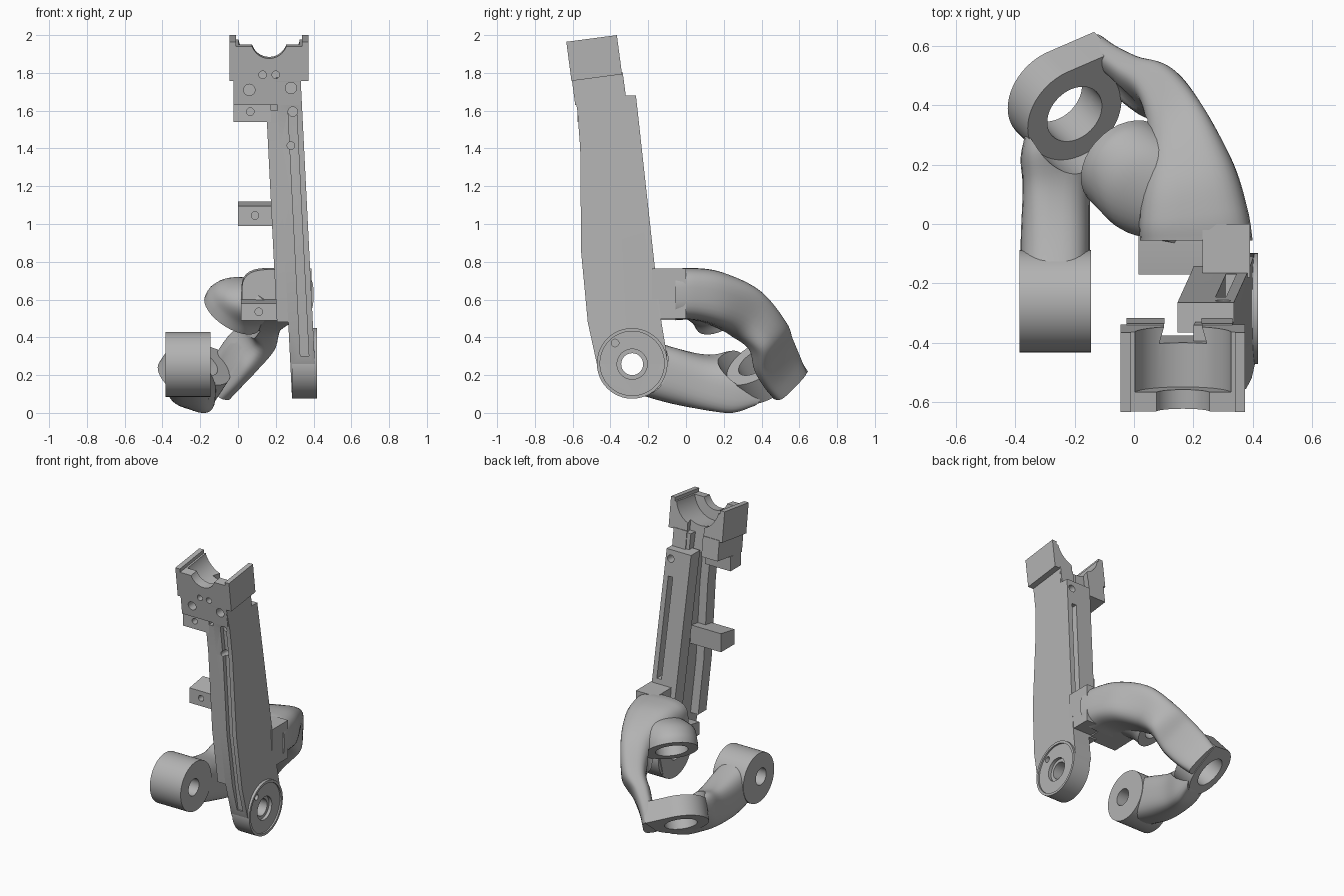
import bpy, bmesh, math
from mathutils import Vector, Matrix

cube = bpy.data.objects.get("Cube")
if cube:
    bpy.data.objects.remove(cube)

grey = bpy.data.materials.new("machined grey")
grey.use_nodes = True
grey.diffuse_color = (0.45, 0.45, 0.45, 1)
grey.node_tree.nodes["Principled BSDF"].inputs["Base Color"].default_value = (0.45, 0.45, 0.45, 1)
parts, cutters = [], []


def finish(name, bm, cutter):
    bmesh.ops.recalc_face_normals(bm, faces=bm.faces[:])
    mesh = bpy.data.meshes.new(name)
    bm.to_mesh(mesh)
    bm.free()
    mesh.materials.append(grey)
    ob = bpy.data.objects.new(name, mesh)
    bpy.context.scene.collection.objects.link(ob)
    ob.hide_render = cutter
    (cutters if cutter else parts).append(ob)
    return ob


def prism(name, points, along, cutter=False, shear=0):
    """Extrude a planar outline; shear leans it towards -x with height."""
    bm = bmesh.new()
    face = bm.faces.new([bm.verts.new(p) for p in points])
    new = bmesh.ops.extrude_face_region(bm, geom=[face])["geom"]
    bmesh.ops.translate(bm, vec=Vector(along), verts=[v for v in new if isinstance(v, bmesh.types.BMVert)])
    for v in bm.verts:
        v.co.x -= shear * v.co.z
    return finish(name, bm, cutter)


def cyl(name, start, end, r, cutter=False, n=48):
    start, end = Vector(start), Vector(end)
    q = (end - start).to_track_quat('Z', 'Y')
    ring = [start + q @ Vector((r * math.cos(t), r * math.sin(t), 0))
            for t in (2 * math.pi * i / n for i in range(n))]
    return prism(name, ring, end - start, cutter)


def box(name, x0, x1, y0, y1, z0, z1, cutter=False, frame=None):
    ob = prism(name, [(x0, y0, z0), (x1, y0, z0), (x1, y1, z0), (x0, y1, z0)], (0, 0, z1 - z0), cutter)
    if frame:
        ob.data.transform(frame)
    return ob


def slab(name, outline, x0, x1, cutter=False, lean=0.05):
    """Side profile (y, z) extruded across the leaning column."""
    return prism(name, [(x0, y, z) for y, z in outline], (x1 - x0, 0, 0), cutter, lean)


def loft(name, stations, power=0.8, steps=6, n=32):
    """Smooth sweep through (centre, half width, half height) sections."""
    st = [[Vector(v) for v in s] for s in stations]
    st = [st[0]] + st + [st[-1]]
    bm, rings = bmesh.new(), []
    se = lambda v: math.copysign(abs(v) ** power, v)
    for i in range(1, len(st) - 2):
        last = i == len(st) - 3
        for k in range(steps + last):
            t = k / steps
            c, a, b = [(p1 * 2 + (p2 - p0) * t + (p0 * 2 - p1 * 5 + p2 * 4 - p3) * t ** 2
                        + (p1 * 3 - p0 - p2 * 3 + p3) * t ** 3) / 2
                       for p0, p1, p2, p3 in zip(*st[i - 1:i + 3])]
            rings.append([bm.verts.new(c + a * se(math.cos(w)) + b * se(math.sin(w)))
                          for w in (2 * math.pi * (j + 0.5) / n for j in range(n))])
    for r0, r1 in zip(rings, rings[1:]):
        for j in range(n):
            bm.faces.new((r0[j], r0[(j + 1) % n], r1[(j + 1) % n], r1[j]))
    bm.faces.new(rings[0])
    bm.faces.new(rings[-1])
    return finish(name, bm, False)


def cut(ob, *tools):
    bpy.context.view_layer.objects.active = ob
    for tool in tools:
        mod = ob.modifiers.new("cut", 'BOOLEAN')
        mod.operation, mod.solver, mod.object = 'DIFFERENCE', 'EXACT', tool
        bpy.ops.object.modifier_apply(modifier=mod.name)


# Leaning column: side plate plus front and rear flanges
front = [(-0.52, 0.48), (-0.555, 0.85), (-0.56, 1.4), (-0.575, 1.6)]
rear = [(-0.265, 1.68), (-0.165, 0.77), (-0.13, 0.48)]
PY, PZ = -0.285, 0.262
plate = slab("side_plate", [(-0.47, 0.25)] + front + [(-0.605, 1.765), (-0.34, 1.79), (-0.33, 1.68)]
             + rear + [(-0.1, 0.3), (-0.15, 0.14), (-0.28, 0.08), (-0.4, 0.12)], 0.29, 0.42)
flange_f = slab("front_flange", front + [(y + 0.09, z) for y, z in front[::-1]], 0.23, 0.295)
flange_r = slab("rear_flange", rear + [(y - 0.1, z) for y, z in rear[::-1]], 0.23, 0.295)

# Long grooves in the front and rear edges
line = [(-0.5, 0.3)] + front
groove_f = slab("front_groove", [(y + 0.03, z) for y, z in line] + [(y - 0.1, z) for y, z in line[::-1]],
                0.345, 0.39, True)
groove_r = slab("rear_groove", [(-0.33, 1.5), (-0.1, 1.5), (0, 0.8), (-0.25, 0.8)], 0.35, 0.385, True)
rear_hole = cyl("rear_hole", (0.3, -0.4, 1.61), (0.3, -0.1, 1.63), 0.025, True)

# Outer pivot disc with recess, seat and bore
disc = cyl("pivot_disc", (0.285, PY, PZ), (0.418, PY, PZ), 0.187)
bore = cyl("pivot_bore", (-0.6, PY, 0.258), (0.6, PY, 0.258), 0.058, True)
seat = cyl("pivot_seat", (0.385, PY, 0.258), (0.6, PY, 0.258), 0.08, True)
recess = cyl("pivot_recess", (0.407, PY, PZ), (0.6, PY, PZ), 0.17, True)
pin_hole = cyl("pin_hole", (0.36, -0.375, 0.37), (0.6, -0.375, 0.37), 0.02, True)
for ob in (plate, disc):
    cut(ob, bore, seat, recess, pin_hole)
cut(plate, groove_f, groove_r, rear_hole)
cut(flange_r, rear_hole)

# Tilted bearing cradle at the top
tilt = Matrix.Translation((0.165, -0.4725, 1.775)) @ Matrix.Rotation(math.radians(7.5), 4, 'X')
cradle = box("bearing_cradle", -0.21, 0.208, -0.135, 0.135, 0, 0.209, frame=tilt)
base = box("cradle_base", -0.19, 0.166, -0.132, 0.14, -0.13, 0.01, frame=tilt)
wide = cyl("cradle_bore", (0, -0.07, 0.215), (0, 0.3, 0.215), 0.165, True)
narrow = cyl("cradle_notch", (0, -0.3, 0.215), (0, 0.3, 0.215), 0.095, True)
dip = box("rim_dip", -0.175, 0.175, -0.3, 0.3, 0.185, 0.4, True, tilt)
for tool in (wide, narrow):
    tool.data.transform(tilt)
dovetail = prism("dovetail", [(x, y, -0.3) for x, y in ((-0.08, 0.08), (0.08, 0.08), (0.045, 0.2), (-0.045, 0.2))],
                 (0, 0, 0.6), True)
dovetail.data.transform(tilt)
cut(cradle, wide, narrow, dip, dovetail)
cut(base, dovetail)

# Side tabs
tabs = [box("upper_tab", -0.025, 0.175, -0.575, -0.46, 1.54, 1.64),
        slab("middle_tab", [(-0.54, 0.99), (-0.54, 1.095), (-0.39, 1.12), (-0.39, 0.99)], 0, 0.25, lean=0),
        slab("lower_tab", [(-0.17, 0.49), (-0.17, 0.58), (-0.05, 0.6), (0.05, 0.6), (0.05, 0.495)],
             0.015, 0.25, lean=0)]

# Screw holes in the front
for x, z, r, end, targets in ((0.13, 1.79, 0.02, -0.5, [cradle, base]), (0.2, 1.79, 0.02, -0.5, [cradle, base]),
                              (0.06, 1.71, 0.03, -0.5, [base]), (0.28, 1.72, 0.03, -0.5, [base, plate]),
                              (0.065, 1.595, 0.02, -0.5, tabs[:1]), (0.29, 1.595, 0.025, -0.5, [plate]),
                              (0.28, 1.415, 0.02, -0.48, [plate, flange_f]),
                              (0.09, 1.045, 0.02, -0.45, tabs[1:2]), (0.11, 0.535, 0.02, -0.1, tabs[2:])):
    hole = cyl("screw_hole", (x, -0.8, z), (x, end, z), r, True, 24)
    for ob in targets:
        cut(ob, hole)

# Tilted joint axis shared by the two knuckles
low, high = Vector((-0.2, 0.37, 0.27)), Vector((-0.03, 0.2, 0.53))
n = (high - low).normalized()
gap = cyl("knuckle_gap", low, high, 0.176, True)
low_bore = cyl("low_bore", low - n * 0.4, low + n * 0.1, 0.105, True)
high_bore = cyl("high_bore", high - n * 0.1, high + n * 0.1, 0.105, True)

# Lower knuckle: round body with one pointed corner
outer = low - n * 0.14
tip = Vector((-0.12, 0.632, 0.24)) - outer
tip -= n * tip.dot(n)
u = tip.normalized()
w = n.cross(u)


def radial(degrees):
    t = math.radians(degrees)
    return u * math.cos(t) + w * math.sin(t)


rim = [outer + radial(47 + 266 * i / 40) * 0.18 for i in range(41)]
low_knuckle = prism("lower_knuckle", rim + [outer + tip], n * 0.14)


def around(degrees, r, height, half_depth, half_width):
    """Section of the post that wraps the joint axis."""
    return (low + radial(degrees) * r + n * height, radial(degrees) * half_depth, radial(degrees + 90) * half_width)


# Upper arm turning down into a broad post beside the pointed corner
root = box("arm_root", 0.23, 0.39, -0.18, 0, 0.5, 0.765)
arm = loft("upper_arm", [
    ((0.21, -0.055, 0.625), (0.19, 0, 0), (0, 0, 0.135)),
    ((0.2, 0.03, 0.63), (0.183, 0.02, 0), (0, 0, 0.138)),
    ((0.18, 0.16, 0.605), (0.155, 0.04, 0), (0, 0.02, 0.14)),
    ((0.14, 0.31, 0.53), (0.1, 0.05, 0), (0, 0.06, 0.12)),
    around(-24, 0.26, 0.22, 0.08, 0.12),
    around(-27, 0.225, 0.09, 0.06, 0.135),
    around(-28, 0.205, -0.03, 0.05, 0.13),
    around(-28, 0.195, -0.135, 0.05, 0.115)], 0.6)

# Upper knuckle flowing out of the arm
side = n.cross(Vector((0, 0, 1))).normalized()
up = side.cross(n)
knuckle = loft("upper_knuckle", [
    (high, side * 0.17, up * 0.17),
    (high + n * 0.06, side * 0.17, up * 0.17),
    ((0.07, 0.11, 0.61), side * 0.17, up * 0.16),
    ((0.2, 0.05, 0.63), side * 0.14, up * 0.11)], 1)

# Lower arm and inner pivot barrel
low_arm = loft("lower_arm", [
    ((-0.265, -0.26, 0.255), (0.118, 0, 0), (0, 0, 0.155)),
    ((-0.265, -0.06, 0.195), (0.117, 0, 0), (0, 0, 0.15)),
    ((-0.26, 0.12, 0.16), (0.115, 0, -0.03), (0, 0, 0.14)),
    ((-0.25, 0.25, 0.165), (0.13, 0.02, -0.07), (0.01, 0.02, 0.135)),
    ((-0.24, 0.37, 0.17), (0.12, 0.04, -0.07), (0, 0.05, 0.1))], 0.7)
barrel = cyl("pivot_barrel", (-0.385, -0.26, 0.257), (-0.145, -0.26, 0.257), 0.172)
cut(barrel, bore)
cut(low_arm, bore, gap, low_bore)
cut(low_knuckle, low_bore)
cut(arm, gap, low_bore, high_bore)
cut(knuckle, high_bore)

# Remove the tools and shade
for tool in cutters:
    bpy.data.objects.remove(tool)
for ob in parts:
    bpy.ops.object.select_all(action='DESELECT')
    ob.select_set(True)
    bpy.context.view_layer.objects.active = ob
    bpy.ops.object.shade_smooth_by_angle(angle=math.radians(32))
